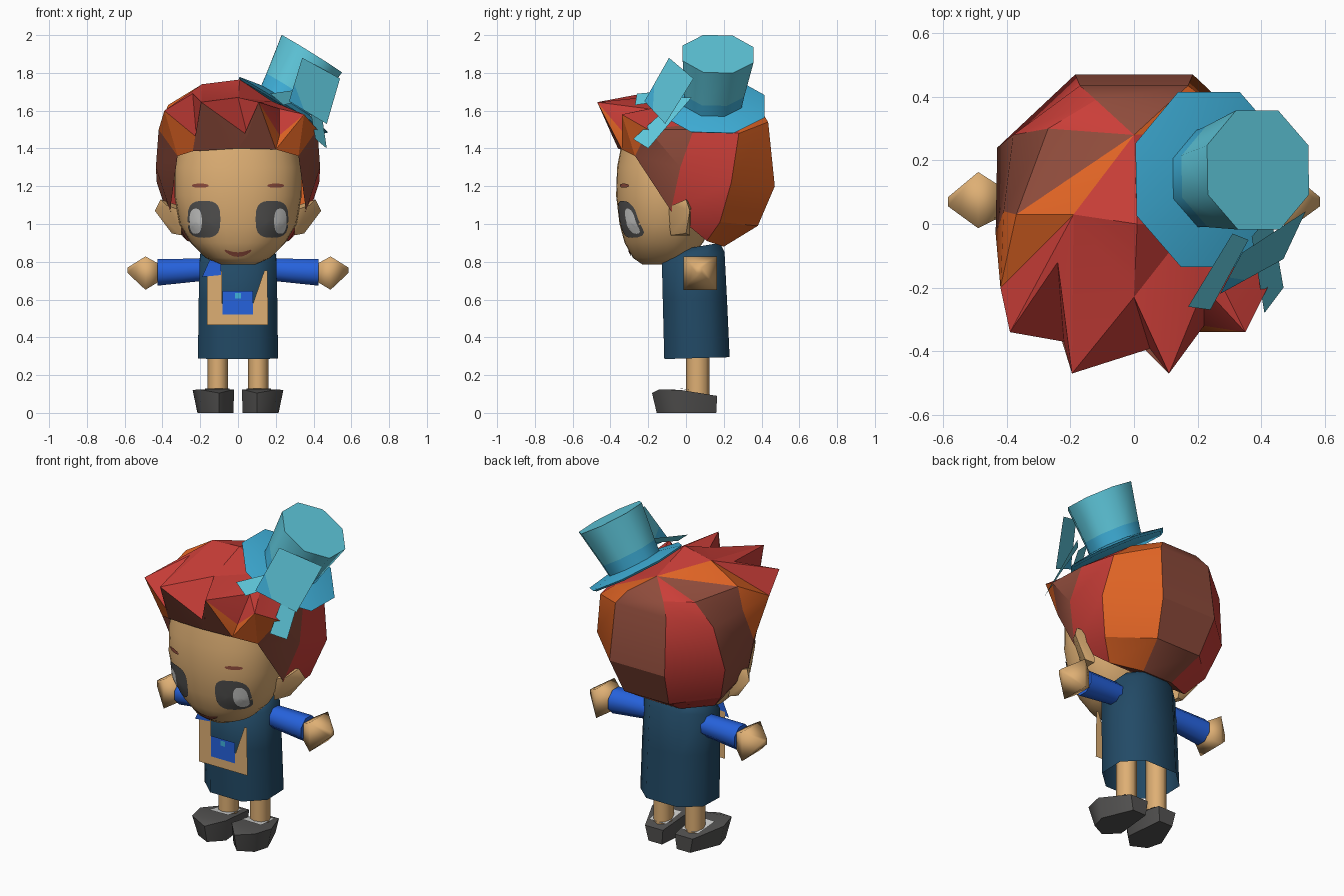
import bpy, bmesh, math
from mathutils import Vector

if "Cube" in bpy.data.objects:
    bpy.data.objects.remove(bpy.data.objects["Cube"])


def material(name, r, g, b):
    m = bpy.data.materials.new(name)
    lin = [((c / 255 + 0.055) / 1.055) ** 2.4 for c in (r, g, b)]
    m.diffuse_color = (*lin, 1)
    m.use_nodes = True
    m.node_tree.nodes["Principled BSDF"].inputs["Base Color"].default_value = m.diffuse_color
    return m


RED = material("hair_red", 202, 62, 56)
BROWN = material("hair_brown", 142, 75, 59)
ORANGE = material("hair_orange", 222, 99, 36)
SKIN = material("skin_tan", 222, 175, 116)
DRESS = material("dress_navy", 34, 74, 102)
BLUE = material("sleeve_blue", 38, 98, 220)
TEAL = material("hat_teal", 96, 202, 222)
BRIM = material("hat_blue", 64, 178, 220)
DARK = material("charcoal", 84, 83, 82)
GREY = material("light_grey", 208, 208, 206)


def finish(name, bm, mats, smooth=0):
    bmesh.ops.recalc_face_normals(bm, faces=bm.faces)
    me = bpy.data.meshes.new(name)
    bm.to_mesh(me)
    bm.free()
    for m in mats:
        me.materials.append(m)
    ob = bpy.data.objects.new(name, me)
    bpy.context.collection.objects.link(ob)
    if smooth:
        bpy.ops.object.select_all(action='DESELECT')
        bpy.context.view_layer.objects.active = ob
        ob.select_set(True)
        bpy.ops.object.shade_smooth_by_angle(angle=math.radians(smooth))
    return ob


def loft(name, rings, mats, smooth=0, rule=None, floor=True):
    """Skin a list of equal-length point rings, capped at the ends."""
    bm = bmesh.new()
    vs = [[bm.verts.new(p) for p in r] for r in rings]
    n = len(rings[0])
    for k in range(len(vs) - 1):
        for i in range(n):
            j = (i + 1) % n
            f = bm.faces.new((vs[k][i], vs[k][j], vs[k + 1][j], vs[k + 1][i]))
            f.material_index = rule(k) if rule else 0
    if floor:
        bm.faces.new(vs[0])
    bm.faces.new(vs[-1]).material_index = rule(len(vs)) if rule else 0
    return finish(name, bm, mats, smooth)


def hull(name, pts, mat, smooth=0):
    bm = bmesh.new()
    for p in pts:
        bm.verts.new(p)
    bmesh.ops.convex_hull(bm, input=bm.verts)
    return finish(name, bm, [mat], smooth)


def plate(name, pts, mat):
    bm = bmesh.new()
    bm.faces.new([bm.verts.new(p) for p in pts])
    return finish(name, bm, [mat])


# Head: stacked sections (z, half width, front y, back y)
SECT = [(.785, .09, -.23, -.03), (.82, .17, -.28, .02), (.90, .25, -.325, .09),
        (1.0, .31, -.352, .14), (1.15, .337, -.37, .2), (1.3, .337, -.365, .2),
        (1.43, .31, -.34, .2)]
EXP, CY = 2.2, -.1


def spow(v, e=EXP):
    return math.copysign(abs(v) ** (2 / e), v)


rings = []
for z, rx, yf, yb in SECT:
    ring = []
    for i in range(32):
        a = math.tau * i / 32
        s = spow(math.sin(a))
        ring.append((rx * spow(math.cos(a)), CY + s * ((yb - CY) if s > 0 else (CY - yf)), z))
    rings.append(ring)
loft("head", rings, [SKIN], 50)


def on_face(x, z, lift):
    """Point on the front of the head, pushed out a little."""
    for a, b in zip(SECT, SECT[1:]):
        if a[0] <= z <= b[0]:
            t = (z - a[0]) / (b[0] - a[0])
            rx, yf = a[1] + t * (b[1] - a[1]), a[2] + t * (b[2] - a[2])
            u = min(abs(x) / rx, 1)
            return (x, CY - (CY - yf) * (1 - u ** EXP) ** (1 / EXP) - lift, z)


def face_disc(name, cx, cz, rx, rz, mat, lift, bend=0, e=EXP):
    """Rounded patch that follows the face."""
    bm = bmesh.new()
    mid = bm.verts.new(on_face(cx, cz, lift))
    prev = None
    for r in (.35, .7, 1):
        ring = []
        for i in range(20):
            c, s = math.cos(math.tau * i / 20), math.sin(math.tau * i / 20)
            x = cx + rx * r * spow(c, e)
            z = cz + rz * r * spow(s, e) + bend * (r * spow(c, e)) ** 2
            ring.append(bm.verts.new(on_face(x, z, lift)))
        for i in range(20):
            j = (i + 1) % 20
            bm.faces.new((prev[i], prev[j], ring[j], ring[i]) if prev else (mid, ring[j], ring[i]))
        prev = ring
    return finish(name, bm, [mat], 50)


# Hair: named points, mirrored columns, then coloured wedges
P = {"pole": (0, .28, 1.69)}
COLS = {"c": [(.12, .39, 1.61), (.17, .435, 1.54), (.185, .47, 1.2), (.15, .38, .99), (.1, .2, .88)],
        "d": [(.27, .3, 1.61), (.38, .28, 1.48), (.43, .24, 1.22), (.36, .18, 1.01), (.27, .11, .91)],
        "e": [(.37, .03, 1.63), (.41, .04, 1.5), (.435, -.03, 1.3), (.36, -.08, 1.07)],
        "g": [(.42, -.2, 1.5)], "a": [(.19, .03, 1.74)], "in": [(.22, 0, 1.02)]}
for key, col in COLS.items():
    for k, (x, y, z) in enumerate(col):
        P[f"R{key}{k}"], P[f"L{key}{k}"] = (x, y, z), (-x, y, z)
# the side under the hat sits lower
P.update(Ra0=(.18, 0, 1.65), Re0=(.36, .04, 1.53), Rd0=(.27, .3, 1.57), M=(.01, 0, 1.765))
P.update(T1=(-.39, -.34, 1.6), V1=(-.22, -.37, 1.46), T2=(-.195, -.47, 1.645), V2=(.05, -.392, 1.47),
         T3=(.11, -.47, 1.645), V3=(.22, -.32, 1.47), T4=(.35, -.34, 1.58),
         N1=(-.24, -.12, 1.69), N2=(0, -.23, 1.67), N3=(.22, -.2, 1.61),
         H0=(-.32, -.27, 1.36), H1=(-.24, -.325, 1.385), H2=(0, -.36, 1.4),
         H3=(.2, -.34, 1.395), H4=(.32, -.27, 1.36))
R, B, O = 0, 1, 2
hair = [("pole Lc0 Rc0", B), ("Ld4 Lc4 Rc4 Rd4", B), ("Ld4 Rd4 Rin0 Lin0", B)]
hair += [(f"Lc{k} Rc{k} Rc{k+1} Lc{k+1}", B) for k in range(4)]
for s, back, side, front, tip, low in (("R", O, R, B, "T4", "H4"), ("L", R, B, O, "T1", "H0")):
    part = [("pole c0 d0", back), ("pole d0 e0", side), ("pole e0 a0", R if s == "R" else O),
            ("d3 d4 e3", side), ("d4 e3 in0", side),
            ("a0 e0 g0", R if s == "R" else O), ("a0 g0 tip", R),
            ("e0 e1 g0", front), ("e1 e2 g0", front),
            ("e2 low g0", B), ("g0 low tip", O), ("e2 e3 low", B)]
    part += [(f"c{k} d{k} d{k+1} c{k+1}", back) for k in range(4)]
    part += [(f"d{k} e{k} e{k+1} d{k+1}", side) for k in range(3)]
    for names, m in part:
        full = [{"tip": tip, "low": low, "pole": "pole"}.get(n, s + n) for n in names.split()]
        hair.append((" ".join(full), m))
# swept-forward top and spikes
for names in ("pole La0 M;pole M Ra0;La0 T1 N1;La0 N1 T2;N1 V1 T2;N1 T1 V1;La0 T2 N2;La0 N2 M;M N2 Ra0;"
              "N2 T2 V2;N2 V2 T3;Ra0 N2 T3;Ra0 T3 N3;N3 T3 V3;N3 V3 T4;Ra0 N3 T4").split(";"):
    hair.append((names, R))
# fringe beneath the spikes
for names, m in (("T1 H0 V1", O), ("H0 H1 V1", O), ("V1 H1 T2", B), ("T2 H1 H2", B), ("T2 H2 V2", B),
                 ("V2 H2 T3", B), ("T3 H2 H3", B), ("T3 H3 V3", O), ("V3 H3 T4", O), ("T4 H3 H4", O)):
    hair.append((names, m))
bm = bmesh.new()
V = {n: bm.verts.new(p) for n, p in P.items()}
for names, m in hair:
    bm.faces.new([V[n] for n in names.split()]).material_index = m
finish("hair", bm, [RED, BROWN, ORANGE], 28)

# Paired parts
for s, side in ((1, "right"), (-1, "left")):
    face_disc(f"eye_{side}", s * .18, 1.025, .087, .098, DARK, .005, 0, 3)
    face_disc(f"eye_shine_{side}", s * .224, 1.015, .033, .067, GREY, .009, 0, 2.5)
    face_disc(f"brow_{side}", s * .2, 1.203, .045, .011, BROWN, .005)
    hull(f"ear_{side}", [(s * x, y, z) for x, y, z in (
        (.3, -.1, 1.07), (.3, -.08, .94), (.3, .02, .94), (.38, -.07, 1.1), (.41, 0, 1.13),
        (.44, .02, 1.07), (.35, 0, .95), (.32, .03, 1.1))], SKIN, 40)

    def tube(stations, n, off=0.0):
        """Rings across x: (x, y centre, z centre, radius)."""
        return [[(s * x, y + r * math.cos(math.tau * (i + off) / n), z + r * math.sin(math.tau * (i + off) / n))
                 for i in range(n)] for x, y, z, r in stations]

    loft(f"sleeve_{side}", tube([(.12, .07, .757, .06), (.22, .07, .756, .066), (.425, .07, .744, .076)], 8, .5),
         [BLUE], 60)
    loft(f"hand_{side}", tube([(.41, .07, .742, .06), (.49, .075, .74, .125), (.585, .07, .755, .02)], 4, .5),
         [SKIN], 100)
    loft(f"leg_{side}", [[(s * .107 + .054 * math.cos(math.tau * i / 8), .062 + .062 * math.sin(math.tau * i / 8), z)
                          for i in range(8)] for z in (.08, .5)], [SKIN], 60)
    # pointed shoe, narrow at the heel
    sole = [(.05, .16), (.14, .16), (.215, -.02), (.19, -.11), (.1, -.155), (.025, -.08)]
    top = [(.04, .165, .09), (.16, .165, .09), (.24, -.02, .12), (.21, -.14, .125), (.1, -.18, .105),
           (.02, -.09, .125)]
    hull(f"shoe_{side}", [(s * x, y, 0) for x, y in sole] + [(s * x, y, z) for x, y, z in top], DARK, 60)
    plate(f"sock_{side}", [(s * x, y, z) for x, y, z in (
        (.05, .12, .108), (.165, .12, .108), (.175, -.03, .128), (.045, -.03, .13))], GREY)

face_disc("mouth", 0, .838, .072, .012, BROWN, .006, .024)

# Dress: slightly leaning eight-sided tube, open at the hem
OUT = [(-.5, -1), (.5, -1), (1, -.45), (1, .45), (.5, 1), (-.5, 1), (-1, .45), (-1, -.45)]
loft("dress", [[(w * x, cy + d * y, z + lift * y) for x, y in OUT] for z, w, cy, d, lift in (
    (.29, .212, .058, .173, .005), (.6, .208, .047, .17, 0), (.83, .202, .038, .166, .02),
    (.88, .15, .06, .12, .02))], [DRESS], 60, None, False)

# Apron with its notched bib, pocket and strap
AY = -.137


def front_plate(name, pts, y, mat):
    plate(name, [(x, y, z) for x, z in pts], mat)


front_plate("apron", [(-.165, .75), (-.165, .465), (.16, .465), (.155, .755), (.14, .755), (.08, .58),
                      (-.085, .58), (-.085, .75)], AY, SKIN)
front_plate("pocket", [(-.083, .52), (.08, .52), (.08, .645), (-.083, .645)], AY - .005, BLUE)
front_plate("pocket_button", [(-.015, .605), (.015, .605), (.015, .635), (-.015, .635)], AY - .009, BRIM)
front_plate("apron_strap", [(-.19, .72), (-.09, .73), (-.09, .79), (-.15, .81)], AY - .004, BLUE)

# Tilted hat: brim, band and crown around one axis
base = Vector((.24, .14, 1.63))
axis = Vector((.53, .03, .85)).normalized()
u = Vector((0, 1, 0)).cross(axis).normalized()
v = axis.cross(u)


def hat_ring(h, r):
    c = base + (Vector((.39, .17, 1.9)) - base) * h
    return [c + r * (math.cos(math.tau * (i + .5) / 8) * u + math.sin(math.tau * (i + .5) / 8) * v) for i in range(8)]


loft("hat_brim", [hat_ring(-.04, .28), hat_ring(0, .298), hat_ring(.08, .17)], [BRIM], 40)
loft("hat_crown", [hat_ring(0, .162), hat_ring(.3, .172), hat_ring(1, .203)], [BRIM, TEAL], 60, lambda k: int(k > 0))

# Bow plate with a darker corner, and ribbon tails at the front of the hat
A, C, D, E = (Vector(p) for p in ((.34, -.09, 1.88), (.54, .04, 1.77), (.47, -.11, 1.53), (.27, -.22, 1.65)))
plate("bow", [A, C, D, D.lerp(E, .6), A.lerp(E, .6)], TEAL)
plate("bow_corner", [E, A.lerp(E, .6), D.lerp(E, .6)], BRIM)
plate("ribbon_tail_outer", [(.43, .03, 1.67), (.37, -.04, 1.67), (.41, -.28, 1.45), (.47, -.2, 1.4)], TEAL)
plate("ribbon_tail_inner", [(.17, -.26, 1.69), (.24, -.27, 1.63), (.36, -.05, 1.66), (.31, -.03, 1.71)], TEAL)
